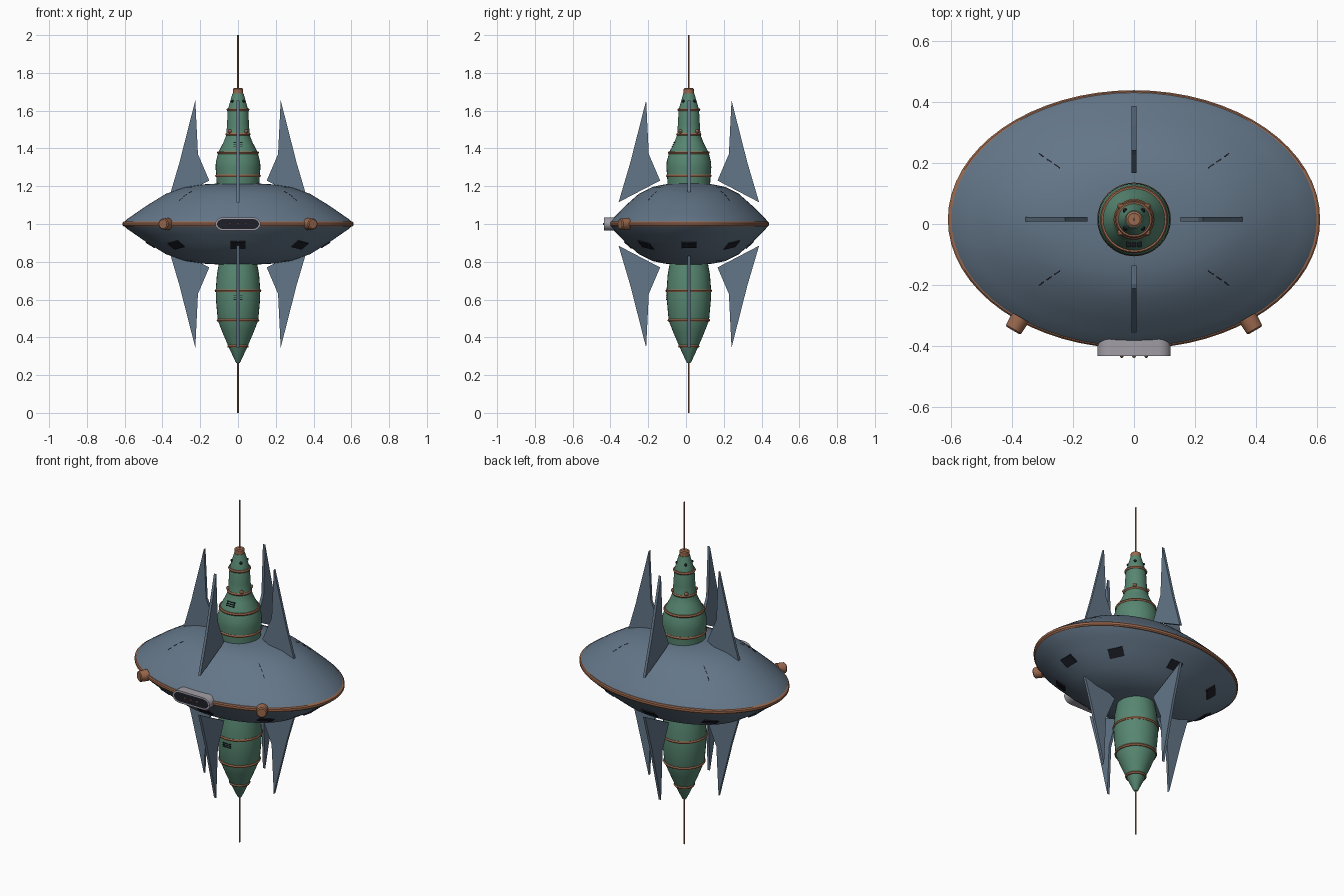
import bpy, bmesh, math
from mathutils import Matrix, Vector

if "Cube" in bpy.data.objects:
    bpy.data.objects.remove(bpy.data.objects["Cube"])

CY = 0.015           # y of the main axis
RX, RY = 0.605, 0.42  # hull half widths


def material(name, rgb):
    m = bpy.data.materials.new(name)
    m.use_nodes = True
    m.diffuse_color = (*rgb, 1)
    m.node_tree.nodes["Principled BSDF"].inputs["Base Color"].default_value = (*rgb, 1)
    return m


BLUE = material("slate blue", (0.125, 0.18, 0.245))
GREEN = material("sea green", (0.095, 0.24, 0.165))
COPPER = material("copper", (0.33, 0.14, 0.075))
DARK = material("dark glass", (0.013, 0.014, 0.022))
GREY = material("light grey", (0.36, 0.34, 0.38))


def finish(name, bm, *mats, smooth=True):
    bmesh.ops.remove_doubles(bm, verts=bm.verts, dist=0.00005)
    bmesh.ops.recalc_face_normals(bm, faces=bm.faces)
    me = bpy.data.meshes.new(name)
    bm.to_mesh(me)
    bm.free()
    ob = bpy.data.objects.new(name, me)
    bpy.context.collection.objects.link(ob)
    for m in mats:
        me.materials.append(m)
    if smooth:
        bpy.ops.object.select_all(action="DESELECT")
        bpy.context.view_layer.objects.active = ob
        ob.select_set(True)
        bpy.ops.object.shade_smooth_by_angle(angle=math.radians(30))
    return ob


def lathe(name, profile, mat, sx=1, sy=1, segs=32):
    """Turn (radius, z) points about the main axis."""
    bm = bmesh.new()
    rings = []
    for r, z in profile:
        rings.append([bm.verts.new((sx * r * math.cos(math.tau * i / segs),
                                    CY + sy * r * math.sin(math.tau * i / segs), z))
                      for i in range(segs)])
    for a, b in zip(rings, rings[1:]):
        for i in range(segs):
            j = (i + 1) % segs
            bm.faces.new((a[i], a[j], b[j], b[i]))
    return finish(name, bm, mat)


def band(name, r, z, h=0.014):
    lathe(name, [(r - 0.02, z - h / 2), (r, z - h / 2), (r + 0.004, z),
                 (r, z + h / 2), (r - 0.02, z + h / 2)], COPPER)


def prism(name, outline, depth, matrix, mat):
    """Extrude a flat outline, centred on its plane, then place it."""
    bm = bmesh.new()
    f = bm.faces.new([bm.verts.new((x, y, -depth / 2)) for x, y in outline])
    top = bmesh.ops.extrude_face_region(bm, geom=[f])["geom"]
    bmesh.ops.translate(bm, vec=(0, 0, depth),
                        verts=[v for v in top if isinstance(v, bmesh.types.BMVert)])
    bm.transform(matrix)
    return finish(name, bm, mat, smooth=False)


def frame(x, y, z, origin):
    m = Matrix((x, y, z)).transposed().to_4x4()
    m.translation = origin
    return m


def rect(w, h):
    return [(-w / 2, -h / 2), (w / 2, -h / 2), (w / 2, h / 2), (-w / 2, h / 2)]


# Hull: flattened oval disc, mirrored above and below the rim
half = [(1, 0.008), (0.965, 0.028), (0.9, 0.055), (0.8, 0.097), (0.63, 0.16),
        (0.46, 0.196), (0.3, 0.21), (0.15, 0.215), (0, 0.215)]
lathe("hull", [(r, 1 - h) for r, h in reversed(half)] + [(r, 1 + h) for r, h in half],
      BLUE, RX, RY, 64)
lathe("rim_band", [(0.975, 0.985), (1, 0.988), (1.01, 0.994), (1.01, 1.006),
                   (1, 1.012), (0.975, 1.015)], COPPER, RX, RY, 64)


def hull_point(f, ang, side):
    for (r1, h1), (r0, h0) in zip(half, half[1:]):
        if r0 <= f <= r1:
            h = h1 + (h0 - h1) * (r1 - f) / (r1 - r0)
            return Vector((RX * f * math.cos(ang), CY + RY * f * math.sin(ang), 1 + side * h))


def hull_frame(f, ang, side):
    p = hull_point(f, ang, side)
    up = (hull_point(f - 0.03, ang, side) - p).normalized()
    tan = (hull_point(f, ang + 0.02, side) - p).normalized()
    n = tan.cross(up).normalized()
    return frame(n.cross(up) * -1, up, n, p)


# Belly windows and fine seams on the upper deck
for k in range(8):
    ang = k * math.tau / 8
    prism(f"belly_window_{k}", rect(0.08, 0.055), 0.009, hull_frame(0.765, ang, -1), DARK)
    if k % 2:
        for f in (0.59, 0.65, 0.71):
            prism(f"deck_seam_{k}_{f}", rect(0.004, 0.024), 0.002,
                  hull_frame(f, ang, 1), DARK)

# Tower above and body below
lathe("upper_tower", [(0, 1.19), (0.112, 1.19), (0.115, 1.255), (0.119, 1.3), (0.117, 1.33),
                      (0.104, 1.38), (0.078, 1.43), (0.062, 1.47), (0.058, 1.53),
                      (0.054, 1.605), (0.044, 1.64), (0.029, 1.692), (0, 1.692)], GREEN)
lathe("tower_cap", [(0, 1.685), (0.027, 1.685), (0.027, 1.715), (0.02, 1.72), (0, 1.72)], COPPER)
lathe("lower_body", [(0, 0.8), (0.1, 0.8), (0.112, 0.73), (0.118, 0.65), (0.117, 0.6),
                     (0.107, 0.49), (0.084, 0.43), (0.05, 0.35), (0.014, 0.272),
                     (0.009, 0.265), (0, 0.265)], GREEN)
for i, (r, z) in enumerate([(0.117, 1.255), (0.107, 1.378), (0.063, 1.475), (0.057, 1.605),
                            (0.12, 0.647), (0.109, 0.49), (0.053, 0.352)]):
    band(f"copper_band_{i}", r, z)
lathe("antenna", [(0, 0), (0.004, 0), (0.004, 2), (0, 2)], COPPER, segs=8)

# Knobs round the tower neck and small portholes under the cap
for k in range(4):
    a = math.tau * (k + 0.5) / 4
    out = Vector((math.cos(a), math.sin(a), 0))
    for name, r, z, size, mat in (("neck_knob", 0.062, 1.49, 0.011, COPPER),
                                  ("porthole", 0.041, 1.65, 0.008, DARK)):
        bm = bmesh.new()
        bmesh.ops.create_uvsphere(bm, u_segments=10, v_segments=6, radius=size)
        bm.transform(Matrix.Translation(out * r + Vector((0, CY, z))))
        finish(f"{name}_{k}", bm, mat)

# Vent slats on the front of tower and body
X, Y, Z = Vector((1, 0, 0)), Vector((0, 1, 0)), Vector((0, 0, 1))
for label, r, z0, lean in (("upper", 0.082, 1.422, 0.5), ("lower", 0.117, 0.61, 0)):
    for row in (-1, 0, 1):
        for col in (-1, 0, 1):
            p = Vector((col * 0.018, CY - r + lean * row * 0.01, z0 + row * 0.01))
            prism(f"{label}_vent_{row}_{col}", rect(0.013, 0.004), 0.008, frame(X, Z, -Y, p), DARK)

# Fins: four above, four mirrored below
fin = [(0.152, 0.23), (0.372, 0.115), (0.31, 0.325), (0.226, 0.655), (0.212, 0.37)]
for k in range(4):
    a = k * math.tau / 4
    out, side = Vector((math.cos(a), math.sin(a), 0)), Vector((-math.sin(a), math.cos(a), 0))
    for label, s in (("upper", 1), ("lower", -1)):
        prism(f"{label}_fin_{k}", fin, 0.015,
              frame(out, Z * s, side, Vector((0, CY, 1))), BLUE)

# Front port: rounded frame with an inset dark pane and small lamps
bm = bmesh.new()
pts = []
for i in range(24):
    a = math.tau * (i + 0.5) / 24
    pts.append((math.copysign(0.075, math.cos(a)) + 0.045 * math.cos(a), 0.036 * math.sin(a)))
face = bm.faces.new([bm.verts.new((x, -0.375, 1 + z)) for x, z in pts])
ext = bmesh.ops.extrude_face_region(bm, geom=[face])["geom"]
bmesh.ops.translate(bm, vec=(0, -0.058, 0), verts=[v for v in ext if isinstance(v, bmesh.types.BMVert)])
pane = next(g for g in ext if isinstance(g, bmesh.types.BMFace))
bmesh.ops.inset_region(bm, faces=[pane], thickness=0.009)
pane.material_index = 1
finish("front_port", bm, GREY, DARK)
for i in (-1, 0, 1):
    bm = bmesh.new()
    bmesh.ops.create_uvsphere(bm, u_segments=8, v_segments=6, radius=0.006)
    bm.transform(Matrix.Translation((i * 0.04, -0.434, 1)))
    finish(f"port_lamp_{i}", bm, COPPER)

# Copper side pods, facing outward from the rim
for label, s in (("left", 1), ("right", -1)):
    d = Vector((s * 0.5, -0.866, 0))
    bm = bmesh.new()
    bmesh.ops.create_cone(bm, cap_ends=True, segments=16, radius1=0.032, radius2=0.029, depth=0.05)
    bmesh.ops.bevel(bm, geom=[e for e in bm.edges if all(v.co.z > 0 for v in e.verts)],
                    offset=0.005, segments=1, affect="EDGES")
    bm.transform(Matrix.Translation((s * 0.385, -0.328, 1)) @ Z.rotation_difference(d).to_matrix().to_4x4())
    finish(f"{label}_pod", bm, COPPER)
